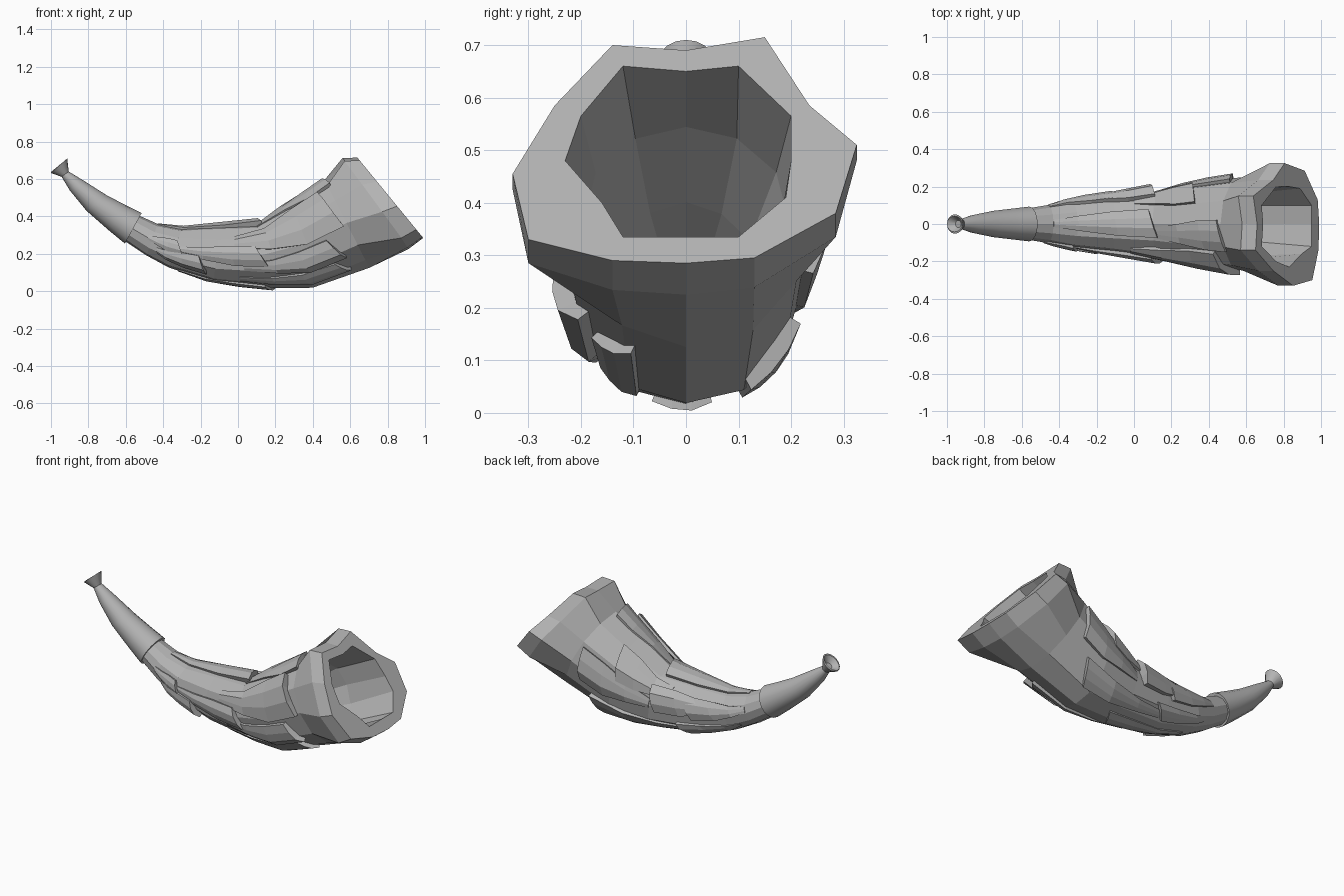
import bpy, bmesh, math, random
from mathutils import Vector

cube = bpy.data.objects.get("Cube")
if cube:
    bpy.data.objects.remove(cube)
random.seed(4)

mat = bpy.data.materials.new("horn_grey")
mat.use_nodes = True
GREY = (0.45, 0.45, 0.45, 1)
mat.diffuse_color = GREY
mat.node_tree.nodes["Principled BSDF"].inputs["Base Color"].default_value = GREY


def make(name, verts, faces, smooth=False):
    me = bpy.data.meshes.new(name)
    me.from_pydata(verts, [], faces)
    bm = bmesh.new()
    bm.from_mesh(me)
    bmesh.ops.recalc_face_normals(bm, faces=bm.faces)
    bm.to_mesh(me)
    bm.free()
    me.materials.append(mat)
    ob = bpy.data.objects.new(name, me)
    bpy.context.collection.objects.link(ob)
    if smooth:
        bpy.ops.object.select_all(action='DESELECT')
        ob.select_set(True)
        bpy.context.view_layer.objects.active = ob
        bpy.ops.object.shade_smooth_by_angle(angle=math.radians(35))
    return ob


def ring(top, bottom, width, n, jitter=0.0):
    """Oval cross-section between a top and a bottom (x, z) point."""
    t, b = Vector((top[0], 0, top[1])), Vector((bottom[0], 0, bottom[1]))
    mid, half = (t + b) / 2, (t - b) / 2
    pts = []
    for i in range(n):
        a = math.tau * i / n
        k = 1 + random.uniform(-jitter, jitter)
        pts.append(mid + half * math.cos(a) * k + Vector((0, width * math.sin(a) * k, 0)))
    return pts


def loft(name, rings, smooth=False):
    n = len(rings[0])
    verts = [p for r in rings for p in r]
    faces = [[j * n + i, j * n + (i + 1) % n, (j + 1) * n + (i + 1) % n, (j + 1) * n + i]
             for j in range(len(rings) - 1) for i in range(n)]
    last = (len(rings) - 1) * n
    faces += [list(range(n)), list(range(last, last + n))]
    return make(name, verts, faces, smooth)


# Slender blowing end with flared, hollow mouthpiece
tip = [((-.925, .66), (-.955, .635), .02), ((-.918, .705), (-1.0, .638), .042),
       ((-.913, .71), (-1.0, .632), .052), ((-.905, .64), (-.943, .612), .027),
       ((-.82, .588), (-.9, .54), .048), ((-.7, .512), (-.81, .43), .07),
       ((-.6, .46), (-.69, .325), .083), ((-.515, .418), (-.605, .255), .093)]
loft("blowing_tube", [ring(*s, 16) for s in tip], True)

# Main horn body sections
N = 12
sections = [((-.53, .405), (-.6, .265), .084), ((-.43, .358), (-.49, .19), .1),
            ((-.3, .335), (-.37, .125), .125), ((-.1, .35), (-.13, .045), .15),
            ((.1, .365), (.15, .02), .18), ((.3, .49), (.4, .012), .22),
            ((.46, .6), (.7, .13), .25)]
rings = [ring(*s, N, 0.03 if i else 0) for i, s in enumerate(sections)]

# Irregular mouth lip: outer and inner outlines (y, z) on a slanted plane
outer = [(0, .69), (.15, .715), (.235, .585), (.325, .51), (.285, .38), (.13, .295),
         (0, .285), (-.14, .29), (-.3, .33), (-.33, .455), (-.25, .585), (-.14, .7)]
inner = [(0, .65), (.1, .66), (.2, .565), (.2, .48), (.19, .41), (.1, .335),
         (0, .335), (-.12, .335), (-.16, .4), (-.23, .48), (-.2, .565), (-.12, .66)]


def slant(y, z):
    return Vector((0.65 + (0.7 - z) * 0.82, y, z))


lip = [slant(*p) for p in outer]
lip_back = [p + Vector((-.08, 0, -.06 * (1 - math.cos(math.tau * i / N)) / 2))
            for i, p in enumerate(lip)]
rings += [lip_back, lip]


def shrunk(points, k):
    mid = sum(points, Vector()) / len(points)
    return [mid + (p - mid) * k for p in points]


cavity = [[slant(*p) for p in inner], shrunk(rings[6], .78), shrunk(rings[5], .62),
          shrunk(rings[4], .3)]
loft("horn_body", rings + cavity)


def surface(u, deg):
    """Point on the body: u counts sections, deg turns from the top towards +y."""
    j = min(int(u), len(rings) - 2)
    s = (deg % 360) / 360 * N
    i, f = int(s) % N, s - int(s)

    def on(r):
        return r[i].lerp(r[(i + 1) % N], f)
    return on(rings[j]).lerp(on(rings[j + 1]), u - j)


def plate(name, u0, u1, a0, a1, lift, taper=0.45):
    """Shingle flush at its narrow start and raised at its blunt end."""
    rows, cols = 4, 4
    top, low = [], []
    mid = (a0 + a1) / 2
    for r in range(rows):
        t = r / (rows - 1)
        w = (taper + (1 - taper) * min(1, t * 1.5)) * (a1 - a0) / 2
        for c in range(cols):
            s = 2 * c / (cols - 1) - 1
            u = u0 + (u1 - u0) * t - 0.12 * s * t
            p = surface(u, mid + s * w)
            q = sum((surface(u, k) for k in range(0, 360, 45)), Vector()) / 8
            d = (p - q).normalized()
            edge = 1 if abs(s) < 0.9 else 0.65
            top.append(p + d * (0.004 + lift * t ** .7 * edge))
            low.append(p - d * 0.015)
    m = rows * cols
    quads = [[r * cols + c, r * cols + c + 1, (r + 1) * cols + c + 1, (r + 1) * cols + c]
             for r in range(rows - 1) for c in range(cols - 1)]
    loop = (list(range(cols)) + [r * cols + cols - 1 for r in range(1, rows)]
            + [m - 2 - c for c in range(cols - 1)]
            + [r * cols for r in range(rows - 2, 0, -1)])
    sides = [[a, b, b + m, a + m] for a, b in zip(loop, loop[1:] + loop[:1])]
    make(name, top + low, quads + [[i + m for i in f] for f in quads] + sides)


# Overlapping bark-like plates around the body
plates = {
    "left_rear_plate": (1, 3, 55, 100, .03),
    "left_middle_plate": (2, 3.9, 50, 95, .045),
    "left_upper_plate": (3.5, 5, 30, 75, .025),
    "left_long_plate": (4, 5.8, 65, 105, .025),
    "left_lower_plate": (3, 5.3, 120, 150, .03),
    "left_small_plate": (1.5, 3.2, 115, 145, .02),
    "keel_plate": (2.2, 4.1, 165, 200, .012),
    "right_rear_plate": (.8, 2.1, 255, 290, .02),
    "right_low_rear_plate": (1.3, 2.7, 225, 262, .03),
    "right_middle_plate": (2, 4, 250, 285, .03),
    "right_large_plate": (3.4, 5.8, 268, 322, .04),
    "right_lower_plate": (3.6, 5.6, 232, 262, .035),
    "right_keel_plate": (3.5, 5.6, 205, 228, .02),
    "top_rear_plate": (1, 4, 338, 385, .025),
    "top_front_plate": (4, 6, 325, 365, .02),
}
for name, spec in plates.items():
    plate(name, *spec)
